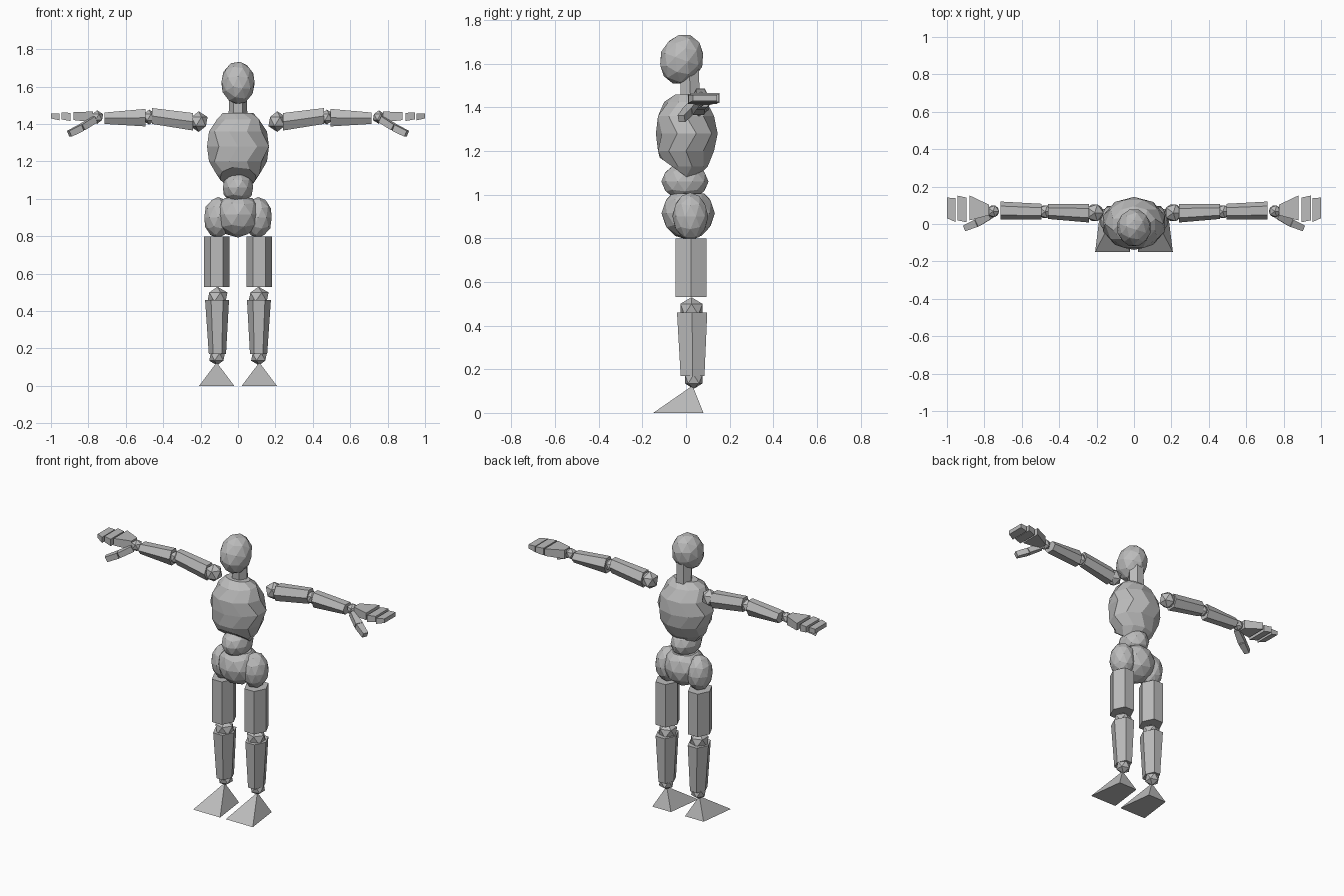
import bpy, bmesh
from math import cos, sin, pi
from mathutils import Vector, Matrix

if "Cube" in bpy.data.objects:
    bpy.data.objects.remove(bpy.data.objects["Cube"], do_unlink=True)

grey = bpy.data.materials.new("plain grey")
grey.use_nodes = True
COLOUR = (0.5, 0.5, 0.5, 1)
grey.diffuse_color = COLOUR
grey.node_tree.nodes["Principled BSDF"].inputs["Base Color"].default_value = COLOUR

X, Y, Z = Vector((1, 0, 0)), Vector((0, 1, 0)), Vector((0, 0, 1))


def finish(name, bm):
    bmesh.ops.recalc_face_normals(bm, faces=bm.faces)
    mesh = bpy.data.meshes.new(name)
    bm.to_mesh(mesh)
    bm.free()
    mesh.materials.append(grey)
    bpy.context.collection.objects.link(bpy.data.objects.new(name, mesh))


def slice_off(bm, point, normal):
    """Cut away everything on the normal's side and close the hole."""
    geom = bm.verts[:] + bm.edges[:] + bm.faces[:]
    cut = bmesh.ops.bisect_plane(bm, geom=geom, plane_co=point, plane_no=normal, clear_outer=True)
    edges = [e for e in cut["geom_cut"] if isinstance(e, bmesh.types.BMEdge)]
    bmesh.ops.contextual_create(bm, geom=edges)


def ball(name, centre, radii, detail=1, tilt=0, cuts=()):
    bm = bmesh.new()
    place = Matrix.Translation(centre) @ Matrix.Rotation(tilt, 4, "X") @ Matrix.Diagonal((*radii, 1))
    bmesh.ops.create_icosphere(bm, subdivisions=detail, radius=1, matrix=place)
    for point, normal in cuts:
        slice_off(bm, point, normal)
    finish(name, bm)


def ring(centre, u, v, sides=6, phase=0):
    """Points of an elliptical section spanned by the half axes u and v."""
    angles = [phase + 2 * pi * i / sides for i in range(sides)]
    return [Vector(centre) + u * cos(a) + v * sin(a) for a in angles]


def box_ring(centre, u, v):
    c = Vector(centre)
    return [c + u + v, c - u + v, c - u - v, c + u - v]


def loft(name, rings, cuts=()):
    bm = bmesh.new()
    rows = [[bm.verts.new(p) for p in r] for r in rings]
    n = len(rows[0])
    for low, high in zip(rows, rows[1:]):
        for i in range(n):
            j = (i + 1) % n
            bm.faces.new((low[i], low[j], high[j], high[i]))
    bm.faces.new(rows[0])
    bm.faces.new(rows[-1])
    for point, normal in cuts:
        slice_off(bm, point, normal)
    finish(name, bm)


# Head and neck
ball("head", (0, -0.02, 1.62), (0.092, 0.1, 0.118), 2, -0.35)
loft("neck", [ring((0, 0.02, 1.42), X * 0.05, Y * 0.05), ring((0, 0.015, 1.6), X * 0.048, Y * 0.05)])

# Chest: height, half width, front, back of each section
chest = [(1.065, 0.07, -0.06, 0.04), (1.13, 0.12, -0.11, 0.1), (1.2, 0.155, -0.135, 0.135),
         (1.28, 0.174, -0.138, 0.145), (1.36, 0.155, -0.135, 0.135),
         (1.425, 0.118, -0.1, 0.095), (1.46, 0.08, -0.05, 0.05)]
loft("chest", [ring((0, (f + b) / 2, z), X * w, Y * (b - f) / 2, 10, pi / 10 * (k % 2))
               for k, (z, w, f, b) in enumerate(chest)],
     [((0, -0.135, 1.18), (0, -0.58, -0.81))])

# Waist and pelvis
ball("waist", (0, -0.005, 1.06), (0.085, 0.108, 0.085), 2)
ball("pelvis", (0, 0.01, 0.915), (0.122, 0.122, 0.122), 2, 0, [((0, 0, 1.005), Z)])

for side, s in (("left", 1), ("right", -1)):
    # Leg
    ball(side + "_hip", (s * 0.107, 0.02, 0.9), (0.077, 0.082, 0.11), 2)
    loft(side + "_thigh", [ring((s * 0.113, 0.022, z), X * 0.068, Y * 0.082) for z in (0.53, 0.8)])
    ball(side + "_knee", (s * 0.11, 0.025, 0.475), (0.06, 0.06, 0.055))
    loft(side + "_shin", [ring((s * 0.11, 0.03, 0.17), X * 0.046, Y * 0.063),
                          ring((s * 0.112, 0.028, 0.46), X * 0.064, Y * 0.08)])
    ball(side + "_ankle", (s * 0.112, 0.035, 0.155), (0.047, 0.047, 0.045))

    # Wedge foot: wide at the toes, rising to a point under the ankle
    bm = bmesh.new()
    sole = [bm.verts.new((s * 0.114 + x, y, 0)) for x, y in
            ((-0.094, -0.15), (0.094, -0.15), (0.065, 0.08), (-0.065, 0.08))]
    tip = bm.verts.new((s * 0.114, 0.03, 0.125))
    bm.faces.new(sole)
    for i in range(4):
        bm.faces.new((sole[i], sole[(i + 1) % 4], tip))
    finish(side + "_foot", bm)

    # Arm
    ball(side + "_shoulder", (s * 0.21, 0.06, 1.413), (0.053, 0.053, 0.055))
    loft(side + "_upper_arm", [ring((s * 0.24, 0.058, 1.412), Y * 0.05, Z * 0.054),
                               ring((s * 0.46, 0.067, 1.443), Y * 0.04, Z * 0.049)])
    ball(side + "_elbow", (s * 0.475, 0.066, 1.437), (0.04, 0.04, 0.04))
    loft(side + "_forearm", [ring((s * 0.495, 0.066, 1.434), Y * 0.042, Z * 0.054),
                             ring((s * 0.715, 0.072, 1.431), Y * 0.048, Z * 0.035)])
    ball(side + "_wrist", (s * 0.753, 0.068, 1.437), (0.036, 0.036, 0.036))

    # Flat hand: inner and outer x, then half width and half thickness at both ends
    for part, x0, w0, t0, x1, w1, t1 in (("palm", 0.775, 0.028, 0.028, 0.88, 0.067, 0.022),
                                         ("finger_base", 0.895, 0.066, 0.022, 0.945, 0.066, 0.018),
                                         ("finger_tip", 0.955, 0.064, 0.018, 1.0, 0.055, 0.013)):
        loft(side + "_" + part, [box_ring((s * x0, 0.075, 1.438), Y * w0, Z * t0),
                                 box_ring((s * x1, 0.086, 1.443), Y * w1, Z * t1)])

    # Thumb, pointing outward, forward and down
    for part, a, b, w0, w1 in (("thumb_base", (0.765, 0.045, 1.425), (0.835, 0.009, 1.382), 0.016, 0.022),
                               ("thumb_tip", (0.838, 0.007, 1.38), (0.902, -0.021, 1.348), 0.021, 0.016)):
        a, b = Vector((s * a[0], *a[1:])), Vector((s * b[0], *b[1:]))
        across = (b - a).cross(Z).normalized()
        up = across.cross(b - a).normalized()
        loft(side + "_" + part, [box_ring(a, across * w0, up * 0.018), box_ring(b, across * w1, up * 0.017)])
